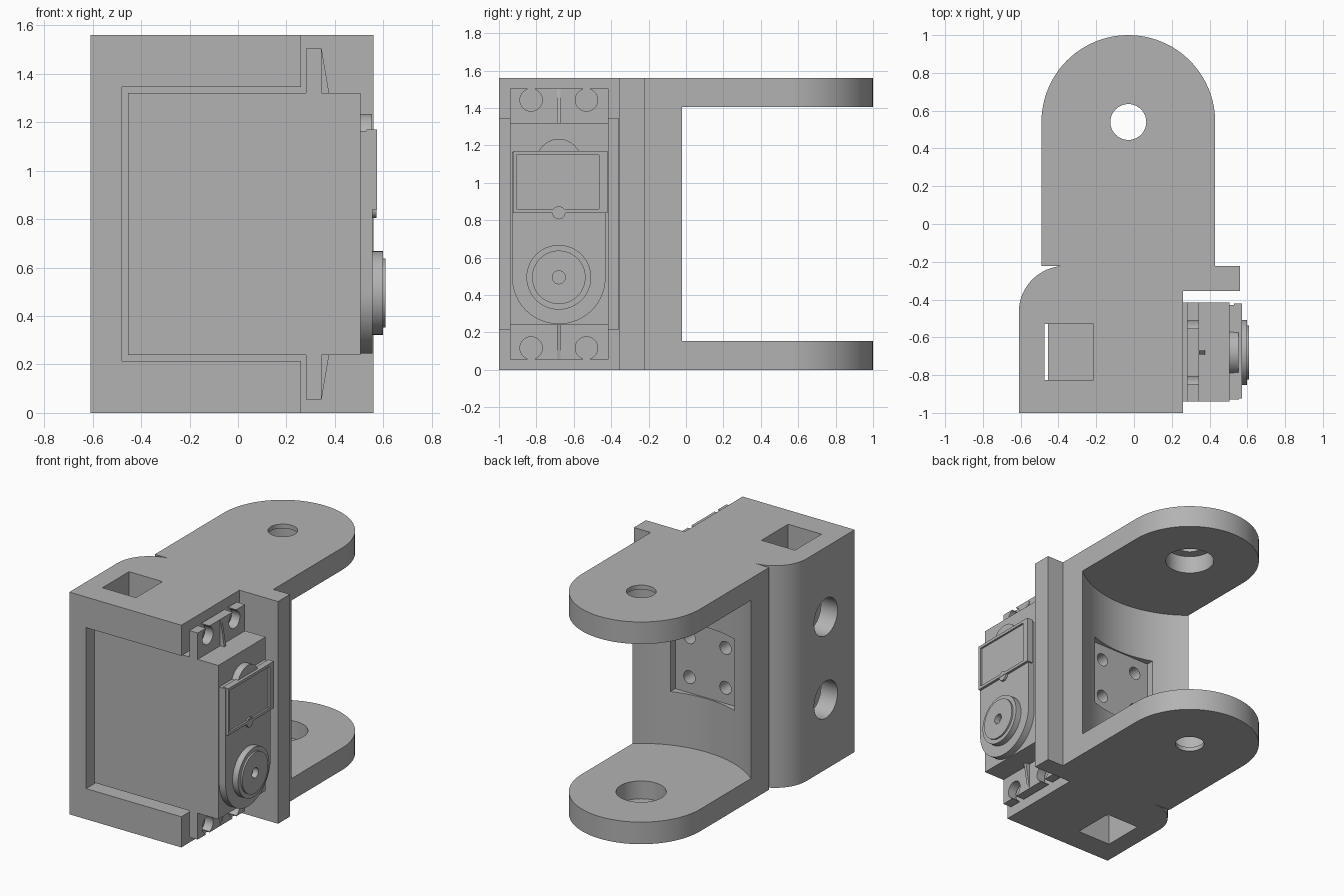
import bpy, bmesh, math

cube = bpy.data.objects.get("Cube")
if cube:
    bpy.data.objects.remove(cube, do_unlink=True)

GREY = (0.45, 0.45, 0.45, 1)
grey = bpy.data.materials.new("plain grey")
grey.use_nodes = True
grey.diffuse_color = GREY
grey.node_tree.nodes["Principled BSDF"].inputs["Base Color"].default_value = GREY


def arc(cu, cv, r, a0, a1, n=32):
    """Points on an arc, angles in degrees."""
    return [(cu + r * math.cos(math.radians(a0 + (a1 - a0) * i / n)),
             cv + r * math.sin(math.radians(a0 + (a1 - a0) * i / n)))
            for i in range(n + 1)]


def circle(cu, cv, r, n=48):
    return arc(cu, cv, r, 0, 360, n)[:-1]


def rect(u0, u1, v0, v1):
    return [(u0, v0), (u1, v0), (u1, v1), (u0, v1)]


def prism(name, profile, axis, lo, hi):
    """Extrude a profile along an axis: z uses (x, y), x uses (y, z), y uses (x, z)."""
    place = {"z": lambda u, v, w: (u, v, w),
             "x": lambda u, v, w: (w, u, v),
             "y": lambda u, v, w: (u, w, v)}[axis]
    bm = bmesh.new()
    low = [bm.verts.new(place(u, v, lo)) for u, v in profile]
    high = [bm.verts.new(place(u, v, hi)) for u, v in profile]
    bm.faces.new(low)
    bm.faces.new(high)
    for i in range(len(low)):
        j = (i + 1) % len(low)
        bm.faces.new((low[i], low[j], high[j], high[i]))
    bmesh.ops.recalc_face_normals(bm, faces=bm.faces)
    mesh = bpy.data.meshes.new(name)
    bm.to_mesh(mesh)
    bm.free()
    mesh.materials.append(grey)
    obj = bpy.data.objects.new(name, mesh)
    bpy.context.scene.collection.objects.link(obj)
    return obj


def cut(obj, *cutters):
    """Subtract each (profile, axis, lo, hi) prism from the object."""
    for spec in cutters:
        tool = prism("cutter", *spec)
        mod = obj.modifiers.new("cut", "BOOLEAN")
        mod.operation, mod.solver, mod.object = "DIFFERENCE", "EXACT", tool
        bpy.context.view_layer.update()
        graph = bpy.context.evaluated_depsgraph_get()
        mesh = bpy.data.meshes.new_from_object(obj.evaluated_get(graph))
        obj.modifiers.clear()
        obj.data = mesh
        bpy.data.objects.remove(tool, do_unlink=True)


HEIGHT, MID = 1.56, 0.78
PX, PY = -0.03, 0.54        # pivot of the fork
SY = -0.68                  # servo centre line
HZ = 0.495                  # horn height

# Bracket: housing, side flange and fork from one plan outline
outline = [(-0.61, -1), (0.26, -1), (0.26, -0.355), (0.56, -0.355),
           (0.56, -0.222), (PX + 0.46, -0.222)]
outline += arc(PX, PY, 0.46, 0, 180, 48)
outline += [(PX - 0.46, -0.222)] + arc(-0.365, -0.467, 0.245, 90, 180, 20)
bracket = prism("bracket", outline, "z", 0, HEIGHT)

# Fork gap with its concave web, and the servo cavity
cut(bracket,
    (circle(PX, PY, 0.725, 128), "z", 0.155, HEIGHT - 0.155),
    (rect(-0.48, 0.4, -1.1, -0.36), "z", 0.215, 1.345))

# Pivot holes, counterbored from inside the fork
cut(bracket,
    (circle(PX, PY, 0.095), "z", -0.1, HEIGHT + 0.1),
    (circle(PX, PY, 0.16), "z", 0.03, HEIGHT - 0.03))

# Cable windows through the roof and floor
for lo, hi in ((-0.1, 0.3), (1.3, 1.7)):
    cut(bracket, (rect(-0.475, -0.215, -0.825, -0.53), "z", lo, hi))

# Round holes through the side wall
for z in (MID - 0.29, MID + 0.29):
    cut(bracket, (circle(SY, z, 0.13), "x", -0.8, -0.4))

# Square plate seat with four screw holes in the web
cut(bracket, (rect(PX - 0.25, PX + 0.25, MID - 0.25, MID + 0.25), "y", -0.195, 0.1))
for sx in (-1, 1):
    for sz in (-1, 1):
        cut(bracket, (circle(PX + sx * 0.14, MID + sz * 0.14, 0.045, 24), "y", -0.45, 0))

# Servo case
parts = [bracket,
         prism("servo_case", rect(-0.94, -0.415, 0.24, 1.32), "x", -0.455, 0.505)]

# Mounting ears with slotted holes and a tapered rib
for name, s in (("upper", 1), ("lower", -1)):
    root, tip, hole = MID + s * 0.53, MID + s * 0.725, MID + s * 0.663
    ear = prism(name + "_ear", rect(-0.94, -0.415, *sorted((root, tip))), "x", 0.28, 0.345)
    for y in (SY - 0.148, SY + 0.148):
        cut(ear,
            (circle(y, hole, 0.06, 32), "x", 0.2, 0.4),
            (rect(y - 0.02, y + 0.02, *sorted((hole, tip + s * 0.1))), "x", 0.2, 0.4))
    rib = prism(name + "_rib", [(0.335, root), (0.378, root), (0.345, tip), (0.335, tip)],
                "y", SY - 0.01, SY + 0.01)
    parts += [ear, rib]

# Raised gear cover with a rounded bottom and a round bump on top
parts.append(prism("gear_cover",
                   arc(SY, HZ, 0.25, 180, 360, 40) + [(SY + 0.25, 1.165), (SY - 0.25, 1.165)],
                   "x", 0.49, 0.555))
parts.append(prism("cover_bump", circle(SY, 1.115, 0.12), "x", 0.49, 0.553))

# Framed panel with a small round tab
panel = prism("panel", rect(-0.925, -0.42, 0.84, 1.17), "x", 0.53, 0.573)
cut(panel, (rect(-0.905, -0.466, 0.86, 1.15), "x", 0.56, 0.7))
parts += [panel, prism("panel_tab", circle(SY, 0.84, 0.035, 24), "x", 0.53, 0.571)]

# Output horn
horn = prism("horn_base", circle(SY, HZ, 0.173), "x", 0.54, 0.598)
cap = prism("horn_cap", circle(SY, HZ, 0.143), "x", 0.59, 0.61)
for part in (horn, cap):
    cut(part, (circle(SY, HZ, 0.035, 24), "x", 0.57, 0.7))
parts += [horn, cap]

# Smooth the curved walls, keep the edges sharp
bpy.ops.object.select_all(action="DESELECT")
for part in parts:
    part.select_set(True)
bpy.context.view_layer.objects.active = bracket
bpy.ops.object.shade_smooth_by_angle(angle=math.radians(30))
